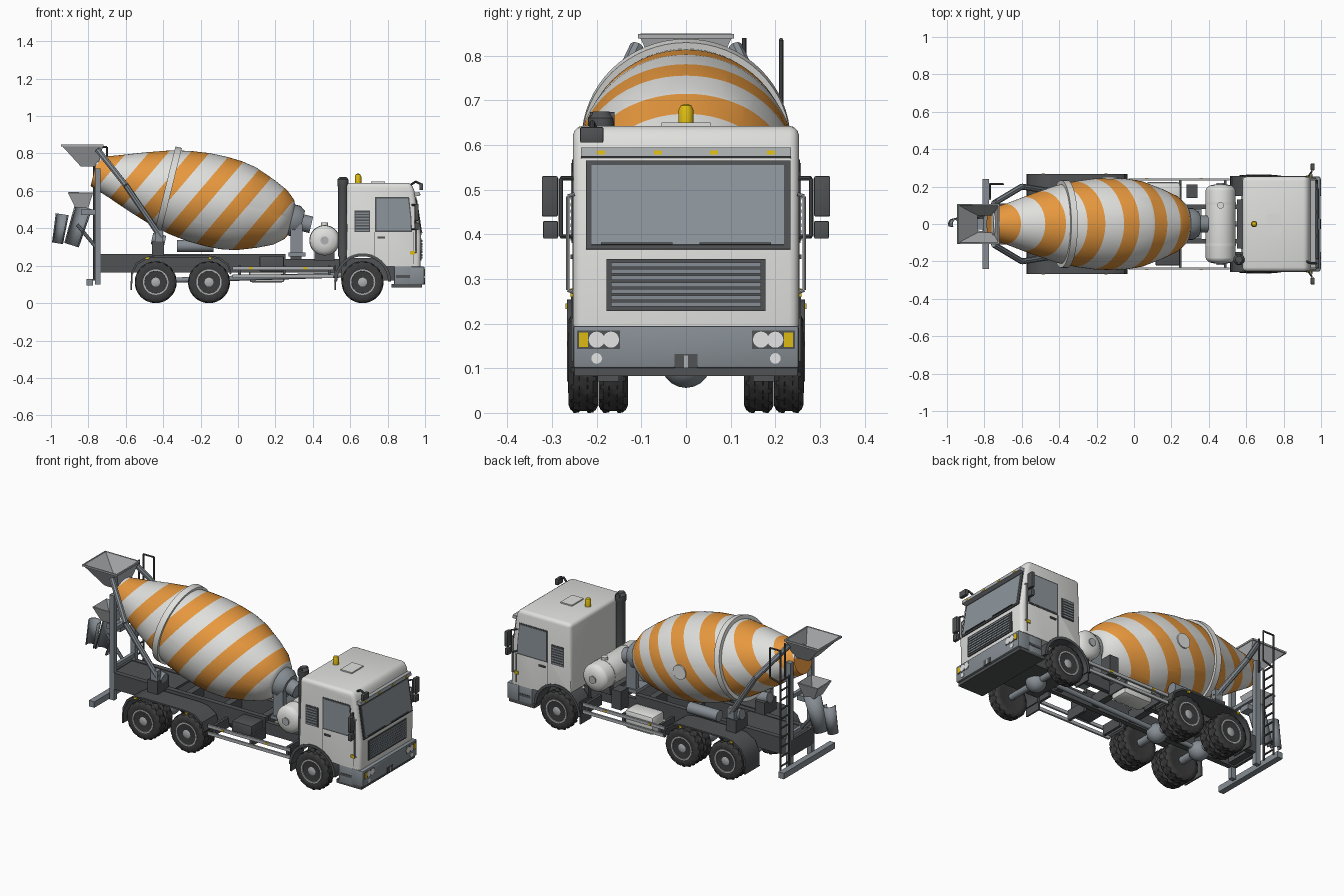
import bpy, bmesh, math
from mathutils import Vector, Matrix

if "Cube" in bpy.data.objects:
    bpy.data.objects.remove(bpy.data.objects["Cube"])

PALETTE = dict(white=(.74, .74, .72), orange=(.84, .33, .05), steel=(.24, .27, .295), dark=(.08, .084, .088),
               tyre=(.045, .045, .046), glass=(.27, .305, .335), yellow=(.72, .5, .006), grey=(.42, .435, .445),
               lamp=(.78, .78, .78))
MATS = {}
for key, c in PALETTE.items():
    MATS[key] = bpy.data.materials.new(key)
    MATS[key].diffuse_color = (*c, 1)


def finish(name, bm, mat, smooth=.6):
    bmesh.ops.recalc_face_normals(bm, faces=bm.faces)
    me = bpy.data.meshes.new(name)
    bm.to_mesh(me)
    bm.free()
    for m in ([mat] if isinstance(mat, str) else mat):
        me.materials.append(MATS[m])
    if smooth:
        me.shade_smooth()
        me.set_sharp_from_angle(angle=smooth)
    ob = bpy.data.objects.new(name, me)
    bpy.context.collection.objects.link(ob)
    return ob


def box(name, x, y, z, mat, bevel=0, tilt=0):
    """Box from (min, max) ranges, optionally tilted about y."""
    bm = bmesh.new()
    bmesh.ops.create_cube(bm, size=1)
    size = [abs(r[1] - r[0]) for r in (x, y, z)]
    mid = Vector([(r[0] + r[1]) / 2 for r in (x, y, z)])
    bmesh.ops.scale(bm, vec=size, verts=bm.verts)
    if bevel:
        bmesh.ops.bevel(bm, geom=bm.edges[:], offset=bevel, segments=2, affect='EDGES', profile=.5)
    bm.transform(Matrix.Translation(mid) @ Matrix.Rotation(tilt, 4, 'Y'))
    return finish(name, bm, mat)


def prism(name, pts, y0, y1, mat):
    """Side profile in (x, z) extruded along y."""
    bm = bmesh.new()
    f = bm.faces.new([bm.verts.new((x, y0, z)) for x, z in pts])
    g = bmesh.ops.extrude_face_region(bm, geom=[f])['geom']
    bmesh.ops.translate(bm, vec=(0, y1 - y0, 0), verts=[v for v in g if isinstance(v, bmesh.types.BMVert)])
    return bm if mat is None else finish(name, bm, mat)


def lathe(name, pts, loc, d, mat, n=32, tread=(), arc=0, start=0):
    """Profile of (along, radius) turned around direction d; tread rings get lugs."""
    q, loc = Vector(d).to_track_quat('Z', 'Y'), Vector(loc)
    bm = bmesh.new()
    rings = []
    cols = n + 1 if arc else n
    for j, (a, r) in enumerate(pts):
        ring = []
        for i in range(cols):
            t = start + (arc or 2 * math.pi) * i / n
            rr = r - (.006 if j in tread and (i + 2 * (j % 2)) % 4 < 2 else 0)
            ring.append(bm.verts.new(loc + q @ Vector((rr * math.cos(t), rr * math.sin(t), a))))
        rings.append(ring)
    for r0, r1 in zip(rings, rings[1:]):
        for i in range(n):
            k = (i + 1) % cols
            bm.faces.new((r0[i], r0[k], r1[k], r1[i]))
    if not arc:
        bm.faces.new(rings[0])
        bm.faces.new(rings[-1])
    return bm if mat is None else finish(name, bm, mat)


def rod(name, a, b, r, mat, n=10):
    d = Vector(b) - Vector(a)
    return lathe(name, [(0, r), (d.length, r)], a, d, mat, n)


def path(name, pts, r, mat, n=8):
    for i in range(len(pts) - 1):
        rod(f"{name}_{i}", pts[i], pts[i + 1], r, mat, n)


def funnel(name, top, bottom, mat):
    """Open four-sided hopper; each level is (x0, x1, half width, z)."""
    bm = bmesh.new()
    rows = [[bm.verts.new(p) for p in ((x0, -w, z), (x1, -w, z), (x1, w, z), (x0, w, z))] for x0, x1, w, z in (top, bottom)]
    for i in range(4):
        bm.faces.new((rows[0][i], rows[0][(i + 1) % 4], rows[1][(i + 1) % 4], rows[1][i]))
    finish(name, bm, mat, 0).modifiers.new("wall", 'SOLIDIFY').thickness = .006


# Mixing drum, sliced along the slanted stripe edges
FRONT, AX = Vector((.275, 0, .447)), Vector((-.971, 0, .2385)).normalized()
PROFILE = [(-.01, .085), (0, .107), (.05, .15), (.13, .187), (.24, .228), (.32, .242), (.4, .246), (.5, .243),
           (.6, .23), (.7, .209), (.84, .163), (.97, .115), (1.075, .08)]
bm = lathe("drum", PROFILE, FRONT, AX, None, 64)
SLANT, PERIOD, DUTY, PHASE = .85, .222, .104, -.665
for i in range(-5, 6):
    for e in (-DUTY / 2, DUTY / 2):
        bmesh.ops.bisect_plane(bm, geom=bm.verts[:] + bm.edges[:] + bm.faces[:],
                               plane_co=(PHASE + i * PERIOD + e, 0, 0), plane_no=(1, 0, -SLANT))
for f in bm.faces:
    c = f.calc_center_median()
    u = (c.x - SLANT * c.z - PHASE + PERIOD / 2) % PERIOD - PERIOD / 2
    f.material_index = int(abs(u) < DUTY / 2)
finish("drum", bm, ("white", "orange"), .7)
lathe("drum_ring", [(.65, .2), (.65, .234), (.685, .234), (.685, .2)], FRONT, AX, "white", 64)
rod("drum_hatch", (-.13, .23, .55), (-.13, .25, .55), .042, "white", 24)

# Drum drive and its stand
lathe("drum_gearbox", [(-.12, .03), (-.12, .045), (-.07, .045), (-.07, .065), (-.04, .085), (.01, .085)], FRONT, AX, "steel", 24)
for s in (-1, 1):
    box("drive_stand_leg", (.28, .345), (s * .04, s * .07), (.25, .42), "steel")
box("drive_stand_plate", (.27, .36), (-.08, .08), (.25, .27), "steel")

# Cab body
arch = [(.666 + .147 * math.cos(t), .115 + .147 * math.sin(t)) for t in [math.radians(130 - 12 * i) for i in range(9)]]
outline = [(.58, .235)] + arch + [(.82, .195), (.975, .195), (.979, .36), (.942, .605), (.925, .643), (.58, .643)]
bm = prism("cab", outline, -.253, .253, None)
bmesh.ops.recalc_face_normals(bm, faces=bm.faces)
edges = [e for e in bm.edges if sum(v.co.z for v in e.verts) / 2 > .27 and e.calc_face_angle(0) > .5]
bmesh.ops.bevel(bm, geom=edges, offset=.022, segments=3, affect='EDGES', profile=.5)
finish("cab", bm, "white")

# Windscreen, visor and grille
TILT = -math.atan(.037 / .245)
front_x = lambda z: .979 - .037 * (z - .36) / .245
def front_plate(name, y, z, mat, off, thick=.008):
    x = front_x((z[0] + z[1]) / 2) + off
    box(name, (x - thick / 2, x + thick / 2), y, z, mat, 0, TILT)
front_plate("windscreen_frame", (-.224, .234), (.365, .566), "dark", .001)
front_plate("windscreen", (-.212, .22), (.375, .556), "glass", .004)
front_plate("sun_visor", (-.235, .235), (.572, .592), "grey", .012, .03)
for y in (-.19, -.063, .063, .19):
    front_plate("visor_lamp", (y - .009, y + .009), (.578, .587), "yellow", .025)
for y in (-.17, .05):
    front_plate("wiper", (y - .02, y + .14), (.377, .381), "dark", .01)
box("grille_panel", (.97, .982), (-.178, .178), (.228, .345), "dark")
for i in range(7):
    z = .238 + i * .0148
    box("grille_slat", (.98, .987), (-.168, .168), (z, z + .01), "steel")

# Roof fittings
box("roof_hatch", (.71, .785), (-.055, .055), (.64, .65), "white")
lathe("beacon", [(0, .017), (.035, .017), (.045, .012), (.049, .004)], (.642, 0, .643), (0, 0, 1), "yellow", 16)

# Bumper and lights
box("bumper", (.92, .997), (-.253, .253), (.1, .195), "steel", .006)
box("bumper_lip", (.82, .985), (-.25, .25), (.083, .103), "dark")
box("tow_socket", (.99, 1.0), (-.026, .026), (.1, .132), "dark")
box("tow_pin", (.993, 1.001), (-.005, .005), (.1, .128), "grey")
for s in (-1, 1):
    box("cab_step", (.835, .93), (s * .15, s * .25), (.09, .2), "steel", .004)
    box("cab_step_tread", (.845, .92), (s * .245, s * .252), (.135, .15), "dark")
    box("headlight_panel", (.99, .998), (s * .148, s * .244), (.143, .184), "dark")
    box("indicator", (.993, 1.0), (s * .22, s * .24), (.148, .18), "yellow")
    for y in (.168, .2):
        rod("headlight", (.99, s * y, .164), (1.0, s * y, .164), .018, "lamp", 20)
    rod("fog_lamp", (.99, s * .2, .122), (1.0, s * .2, .122), .012, "lamp", 16)

    # Cab side: window, door seams, vent, handle, rail, marker
    w = lambda a: (s * .25, s * (.253 + a))
    prism("window_frame", [(.732, .38), (.93, .38), (.928, .45), (.915, .568), (.732, .568)], *w(.002), "dark")
    prism("side_window", [(.74, .388), (.924, .388), (.922, .45), (.909, .56), (.74, .56)], *w(.004), "glass")
    for x in (.728, .936):
        box("door_seam", (x, x + .003), w(.001), (.25 if x < .8 else .21, .38), "dark")
    box("door_handle", (.745, .785), w(.006), (.345, .355), "dark")
    box("vent", (.622, .705), w(.003), (.38, .495), "dark")
    for i in range(7):
        box("vent_slat", (.627, .7), w(.006), (.386 + i * .0153, .394 + i * .0153), "steel")
    path("grab_rail", [(.95, s * .25, .27), (.95, s * .265, .275), (.95, s * .265, .485), (.95, s * .25, .49)], .004, "grey")
    box("side_marker", (.92, .945), w(.006), (.26, .278), "yellow")

    # Mirrors
    box("main_mirror", (.945, .965), (s * .287, s * .323), (.44, .53), "dark", .003)
    box("wide_mirror", (.945, .965), (s * .287, s * .32), (.39, .43), "dark", .003)
    path("mirror_arm", [(.93, s * .25, .525), (.95, s * .28, .525), (.95, s * .28, .395), (.93, s * .25, .395)], .005, "dark")

    # Front fender
    rim = [(r, math.radians(a)) for r, seq in ((.152, range(0, 181, 12)), (.136, range(180, -1, -12))) for a in seq]
    prism("front_fender", [(.666 + r * math.cos(t), .115 + r * math.sin(t)) for r, t in rim], s * .15, s * .257, "dark")
    box("front_mudflap", (.515, .524), (s * .15, s * .25), (.07, .2), "dark")

    # Rear fender over both axles
    top = [(-.575, .07), (-.572, .16), (-.545, .215), (-.49, .247), (-.44, .254), (-.155, .254), (-.1, .245), (-.05, .21), (-.035, .16)]
    under = [(-.298 + (x + .298) * .97, z - (.009 if z > .08 else 0)) for x, z in reversed(top)]
    prism("rear_fender", top + under, s * .13, s * .266, "dark")
    for x in (-.485, -.15):
        box("fender_marker", (x - .009, x + .009), (s * .262, s * .27), (.233, .245), "yellow")

    # Frame rails, side guards
    box("subframe_rail", (-.755, .255), (s * .08, s * .11), (.165, .262), "dark")
    box("chassis_rail", (.25, .9), (s * .08, s * .105), (.165, .235), "dark")
    for z in (.135, .178):
        box("side_guard_rail", (-.03, .51), (s * .232, s * .243), (z, z + .018), "grey")
    for x in (0, .24, .48):
        box("side_guard_post", (x, x + .015), (s * .1, s * .234), (.14, .2), "dark")
    for x in (.06, .35):
        box("guard_marker", (x, x + .018), (s * .24, s * .246), (.18, .192), "yellow")

    # Drum support struts and rear tower
    path("drum_strut", [(-.41, s * .17, .35), (-.6, s * .2, .63), (-.75, s * .11, .82)], .016, "steel")
    box("roller_pedestal", (-.46, -.395), (s * .08, s * .19), (.255, .33), "dark")
    box("strut_foot", (-.445, -.4), (s * .15, s * .185), (.32, .39), "steel")
    rod("drum_roller", (-.46, s * .13, .345), (-.39, s * .13, .33), .03, "steel", 16)
    box("tower_post", (-.765, -.735), (s * .085, s * .112), (.1, .72), "steel")

# Front roof mirror
box("kerb_mirror", (.97, .99), (-.237, -.185), (.605, .64), "dark", .003)
path("kerb_mirror_arm", [(.92, -.2, .63), (.95, -.21, .65), (.98, -.21, .635)], .006, "dark")

# Exhaust stack
lathe("exhaust", [(0, .02), (.05, .02), (.05, .026), (.42, .026), (.43, .03), (.46, .03), (.475, .018)], (.561, -.19, .2), (0, 0, 1), "dark", 20)
rod("exhaust_cap", (.561, -.215, .66), (.561, -.16, .66), .014, "dark", 12)

# Water tank lying across the frame
lathe("water_tank", [(-.212, .03), (-.205, .06), (-.19, .077), (-.18, .08), (.18, .08), (.19, .077), (.205, .06), (.212, .03)],
      (.463, 0, .335), (0, 1, 0), "white", 32)
for y in (-.11, .11):
    rod("tank_strap", (.463, y - .008, .335), (.463, y + .008, .335), .082, "white", 32)
    box("tank_cradle", (.41, .515), (y - .015, y + .015), (.225, .28), "dark")
rod("tank_filler", (.463, .1, .4), (.463, .1, .43), .018, "white", 16)
for s in (-1, 1):
    rod("tank_cap", (.463, s * .2, .335), (.463, s * .218, .335), .022, "grey", 16)

# Equipment along the frame
box("battery_box", (.115, .245), (-.222, -.11), (.17, .25), "dark", .005)
box("fuel_tank", (.06, .25), (.11, .224), (.11, .22), "white", .018)
rod("air_tank", (-.325, .15, .306), (-.13, .15, .306), .032, "steel", 20)
box("hose_rack", (.28, .34), (.14, .21), (.2, .31), "dark")
box("engine", (.55, .93), (-.13, .13), (.12, .24), "dark")
for x in (-.73, -.5, -.3, -.05, .2, .45):
    box("cross_member", (x - .02, x + .02), (-.09, .09), (.175, .235), "dark")
box("subframe_deck", (-.755, -.36), (-.1, .1), (.245, .258), "dark")
rod("drive_shaft", (.55, 0, .15), (-.44, 0, .12), .014, "steel", 12)

# Axles and wheels
TYRE = [(-.03, .062), (-.033, .075), (-.033, .095), (-.028, .106), (-.022, .112), (-.01, .112), (-.008, .108), (.008, .108),
        (.01, .112), (.022, .112), (.028, .106), (.033, .095), (.033, .075), (.03, .062)]
for x in (.666, -.155, -.44):
    rear = x < 0
    rod("axle", (x, -.22, .112), (x, .22, .112), .022 if rear else .018, "steel", 14)
    lathe("differential", [(-.055, .01), (-.045, .032), (-.025, .05), (0, .056), (.025, .05), (.045, .032), (.055, .01)], (x, 0, .112), (1, 0, 0), "steel", 20)
    for s in (-1, 1):
        for y in ((.163, .23) if rear else (.23,)):
            lathe("tyre", TYRE, (x, s * y, .112), (0, s, 0), "tyre", 64, (3, 4, 5, 8, 9, 10))
        dish = .0 if rear else .014
        lathe("rim", [(-.02, .02), (-.02, .068), (.034, .068), (.034, .06), (dish + .004, .055), (dish, .034), (dish + .008, .028),
                      (.03, .024), (.034, .014)], (x, s * .23, .112), (0, s, 0), "grey", 32)
        for i in range(10):
            t = i * math.pi / 5
            p = Vector((x + .045 * math.cos(t), s * (.23 + dish), .112 + .045 * math.sin(t)))
            rod("rim_hole", p, p + Vector((0, s * .006, 0)), .0055, "dark", 8)

# Loading hopper and its throat
funnel("loading_hopper", (-.945, -.72, .105, .845), (-.84, -.75, .05, .73), "grey")
for y in (-.108, .1):
    box("hopper_rim", (-.945, -.72), (y, y + .008), (.838, .848), "grey")
for x in (-.947, -.726):
    box("hopper_rim_end", (x, x + .008), (-.108, .108), (.838, .848), "grey")

# Discharge funnel and folding chutes
funnel("discharge_funnel", (-.91, -.775, .065, .59), (-.87, -.8, .04, .51), "grey")
for name, a, b, r in (("upper_chute", (-.826, 0, .515), (-.89, 0, .31), .048), ("folded_chute", (-.94, 0, .475), (-.965, 0, .32), .035)):
    d = Vector(b) - Vector(a)
    bm = lathe(name, [(0, r), (d.length, r * .85)], a, d, None, 20, (), math.pi * 1.3, math.pi * .35)
    finish(name, bm, "steel").modifiers.new("wall", 'SOLIDIFY').thickness = .006
box("chute_bracket", (-.84, -.75), (-.03, .03), (.47, .5), "steel")
rod("chute_ram", (-.76, 0, .3), (-.86, 0, .42), .01, "steel")
for z in (.28, .5, .68):
    box("tower_cross_bar", (-.76, -.74), (-.1, .1), (z, z + .022), "steel")

# Rear underrun bar
box("underrun_bar", (-.81, -.775), (-.24, .24), (.095, .13), "steel")
box("rear_panel", (-.765, -.75), (-.11, .11), (.165, .262), "dark")

# Access ladder with hand rail
for y in (.135, .213):
    rod("ladder_rail", (-.77, y, .12), (-.77, y, .66), .006, "dark", 8)
path("hand_rail", [(-.77, .213, .64), (-.77, .213, .835), (-.7, .213, .835), (-.7, .213, .66), (-.77, .213, .64)], .005, "dark")
rod("hand_post", (-.74, .13, .64), (-.74, .13, .84), .005, "dark", 8)
for i in range(10):
    rod("ladder_rung", (-.77, .135, .15 + i * .056), (-.77, .213, .15 + i * .056), .005, "dark", 8)

for m in bpy.data.materials:
    if m.users and not m.is_grease_pencil:
        m.use_nodes = True
        m.node_tree.nodes["Principled BSDF"].inputs["Base Color"].default_value = m.diffuse_color
